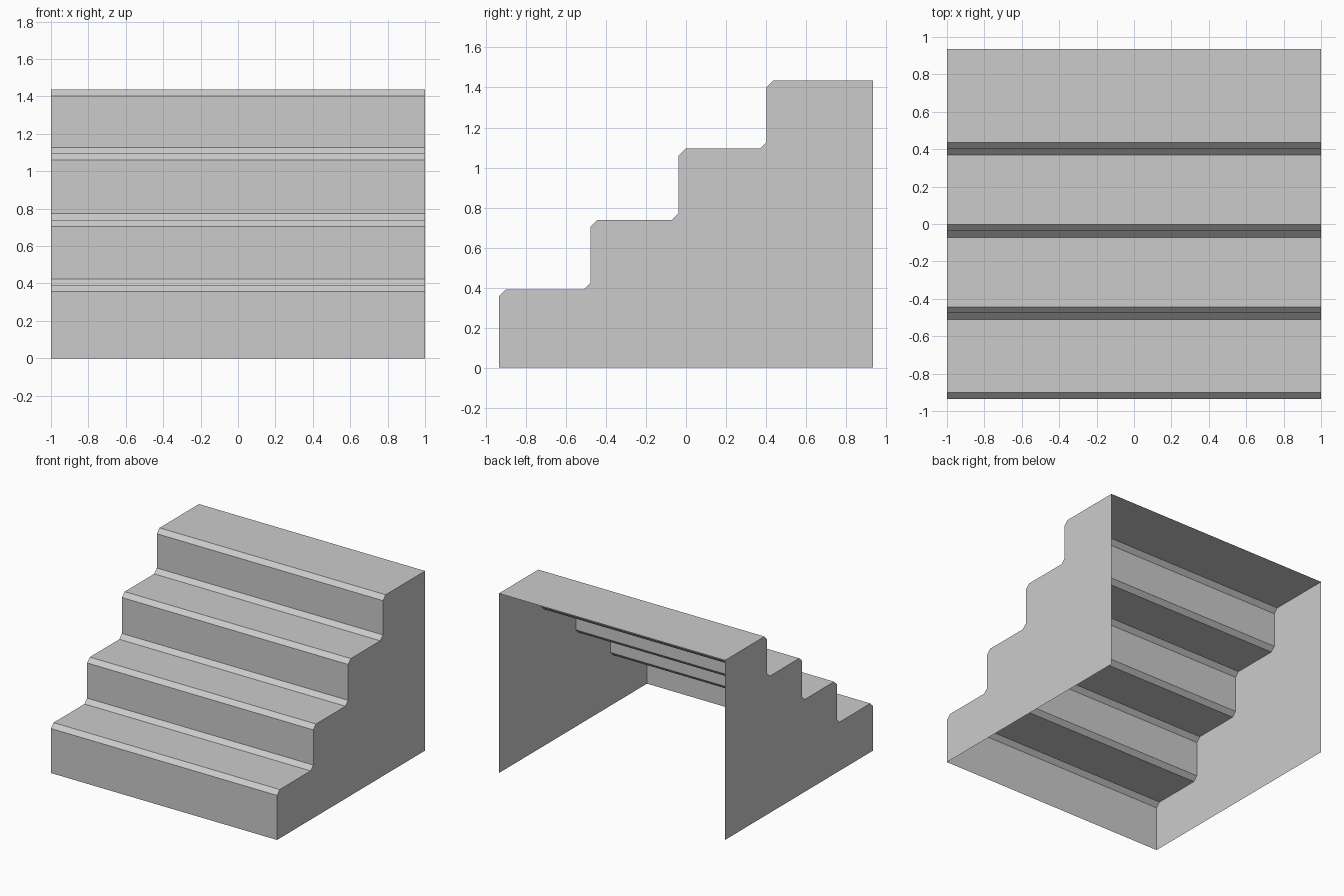
import bpy, bmesh

if "Cube" in bpy.data.objects:
    bpy.data.objects.remove(bpy.data.objects["Cube"])

HALF_W, FRONT, BACK = 1.0, -0.935, 0.935
C = 0.034                                # chamfer size
RISERS = [FRONT, -0.477, -0.037, 0.403]  # y of each riser
TREADS = [0.39, 0.739, 1.094, 1.436]     # z of each tread

# stepped side profile (y, z) with chamfered nosings and inner corners
profile = [(FRONT, 0.0)]
for i, (y, z) in enumerate(zip(RISERS, TREADS)):
    if i:
        profile += [(y - C, TREADS[i - 1]), (y, TREADS[i - 1] + C)]
    profile += [(y, z - C), (y + C, z)]
profile.append((BACK, TREADS[-1]))


def make_object(name, bm):
    mesh = bpy.data.meshes.new(name)
    bm.to_mesh(mesh)
    bm.free()
    obj = bpy.data.objects.new(name, mesh)
    bpy.context.collection.objects.link(obj)
    return obj


# steps: thin sheet swept across the width, open at back and bottom
bm = bmesh.new()
left = [bm.verts.new((-HALF_W, y, z)) for y, z in profile]
right = [bm.verts.new((HALF_W, y, z)) for y, z in profile]
for i in range(len(profile) - 1):
    bm.faces.new((left[i], right[i], right[i + 1], left[i + 1]))
make_object("steps", bm)

# side walls: flat panels following the profile
for name, x in (("left_wall", -HALF_W), ("right_wall", HALF_W)):
    bm = bmesh.new()
    outline = profile + [(BACK, 0.0)]
    if x > 0:
        outline = outline[::-1]
    face = bm.faces.new([bm.verts.new((x, y, z)) for y, z in outline])
    face.normal_update()
    if face.normal.x * x < 0:
        face.normal_flip()
    make_object(name, bm)
